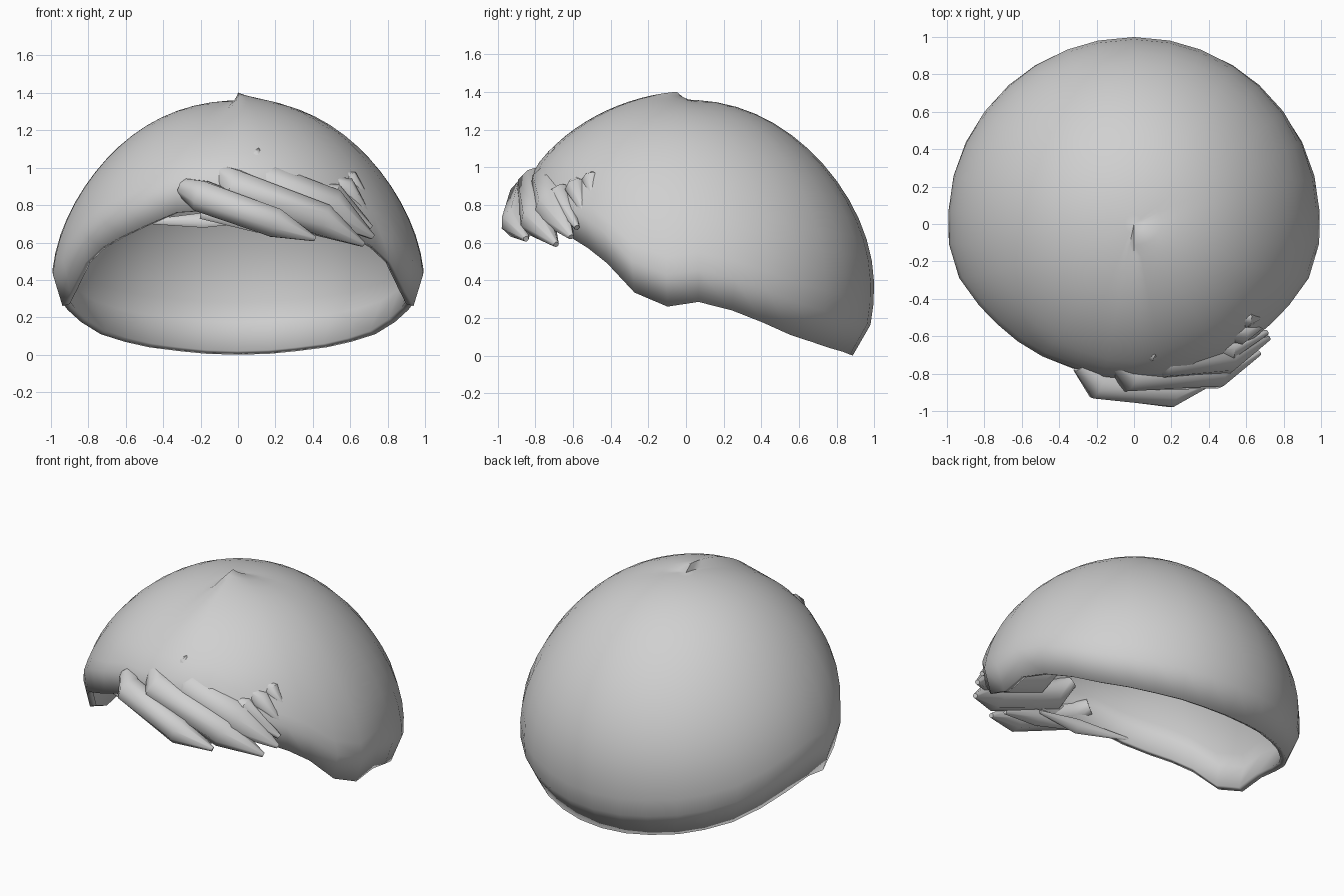
import bpy, bmesh, math
from mathutils import Vector

cube = bpy.data.objects.get("Cube")
if cube:
    bpy.data.objects.remove(cube, do_unlink=True)

GREY = (0.63, 0.63, 0.63, 1)
grey = bpy.data.materials.new("hair_grey")
grey.use_nodes = True
grey.diffuse_color = GREY
grey.node_tree.nodes["Principled BSDF"].inputs["Base Color"].default_value = GREY


def finish(bm, name, angle):
    """Turn a bmesh into a smooth grey object."""
    mesh = bpy.data.meshes.new(name)
    bm.to_mesh(mesh)
    bm.free()
    mesh.materials.append(grey)
    obj = bpy.data.objects.new(name, mesh)
    bpy.context.collection.objects.link(obj)
    bpy.ops.object.select_all(action="DESELECT")
    obj.select_set(True)
    bpy.context.view_layer.objects.active = obj
    bpy.ops.object.shade_smooth_by_angle(angle=math.radians(angle))
    return obj


# Hairline height against degrees away from the front, one entry per column
HAIRLINE = {0: .77, 12: .77, 24: .76, 36: .69, 46: .63, 55: .57, 63: .49, 73: .335, 84: .26,
            94: .285, 105: .24, 116: .175, 127: .11, 138: .07, 148: .04, 159: .02,
            169: .005, 180: 0}
CENTRE = 0.36
ROWS = 16


def cap_point(deg, row):
    """Point on the cap: row 0 is near the crown, the last row is the hairline."""
    a = math.radians(deg)
    end = math.acos(HAIRLINE[abs(deg)] - CENTRE)
    if row == ROWS:
        theta, pinch = end, 0.95
    else:
        theta, pinch = 0.05 + (end - 0.22) * row / (ROWS - 1), 1
    z = CENTRE + math.cos(theta)
    # forehead tucks in towards the hairline
    tuck = max(0, math.cos(a)) ** 2 * max(0, 1.02 - z) * 0.22
    r = math.sin(theta) * pinch * (1 - tuck)
    # upper part leans forward and is a little narrower
    lean = math.sin(2 * min(theta, math.pi / 2)) ** 2
    x = r * math.sin(a) * (1 - 0.03 * lean)
    y = -r * math.cos(a) - 0.025 * lean
    # raised flap on one side of the parting
    if 0 <= deg < 110:
        z += 0.045 * (1 - deg / 110) * max(0, 1 - theta / 1.2)
    return Vector((x, y, z))


# Hair cap
bm = bmesh.new()
crown = bm.verts.new((0, 0, CENTRE + 1))
angles = [-d for d in reversed(HAIRLINE) if d not in (0, 180)] + list(HAIRLINE)
rings = [[bm.verts.new(cap_point(d, row)) for d in angles] for row in range(ROWS + 1)]
for i in range(len(angles)):
    j = (i + 1) % len(angles)
    bm.faces.new((crown, rings[0][i], rings[0][j]))
    for upper, lower in zip(rings, rings[1:]):
        bm.faces.new((upper[i], lower[i], lower[j], upper[j]))
cap = finish(bm, "hair_cap", 60)
shell = cap.modifiers.new("thickness", "SOLIDIFY")
shell.thickness = 0.04
shell.offset = -1


def lock(name, path, depth=0.09, sides=8):
    """Flattened tapering lock along points of x, y, z and half width."""
    bm = bmesh.new()
    pts = [Vector(p[:3]) for p in path]
    loops = []
    for k, p in enumerate(pts):
        along = (pts[min(k + 1, len(pts) - 1)] - pts[max(k - 1, 0)]).normalized()
        out = Vector((p.x, p.y, 0.35))
        out = (out - along * out.dot(along)).normalized()
        across = along.cross(out)
        w = path[k][3]
        d = min(depth, w)
        loops.append([bm.verts.new(p + across * w * math.cos(t) + out * d * math.sin(t))
                      for t in (math.tau * s / sides for s in range(sides))])
    for one, two in zip(loops, loops[1:]):
        for s in range(sides):
            n = (s + 1) % sides
            bm.faces.new((one[s], one[n], two[n], two[s]))
    bm.faces.new(loops[0])
    bm.faces.new(loops[-1])
    bmesh.ops.recalc_face_normals(bm, faces=bm.faces)
    return finish(bm, name, 50)


# Swept fringe, from the foremost lock to the small ones at the temple
lock("fringe_lock_front", [(-.28, -.75, .89, .055), (-.2, -.85, .85, .09),
                           (.2, -.90, .705, .085), (.41, -.85, .62, .015)])
lock("fringe_lock_middle", [(-.12, -.72, .99, .035), (-.03, -.81, .90, .105),
                            (.45, -.79, .72, .095), (.67, -.69, .59, .015)])
lock("fringe_lock_back", [(.02, -.69, 1.01, .02), (.16, -.735, .92, .11),
                          (.5, -.71, .79, .11), (.72, -.61, .63, .015)])
lock("temple_lock_low", [(.36, -.66, .90, .015), (.5, -.66, .85, .075), (.71, -.58, .68, .015)])
lock("temple_lock_mid", [(.45, -.59, .95, .015), (.57, -.58, .89, .065), (.69, -.54, .76, .015)])
lock("temple_lock_high", [(.50, -.50, .98, .015), (.60, -.50, .93, .055), (.68, -.50, .86, .01)])
lock("crown_wisp", [(.02, -.69, 1.05, .01), (.10, -.69, 1.06, .05), (.15, -.72, 1.01, .01)])
# Locks tucked behind the forehead edge
lock("inner_lock_left", [(-.5, -.66, .71, .01), (-.18, -.75, .72, .045),
                         (.1, -.76, .72, .01)], 0.02)
lock("inner_lock_right", [(-.2, -.80, .755, .03), (.1, -.80, .70, .05),
                          (.36, -.78, .63, .012)], 0.03)
